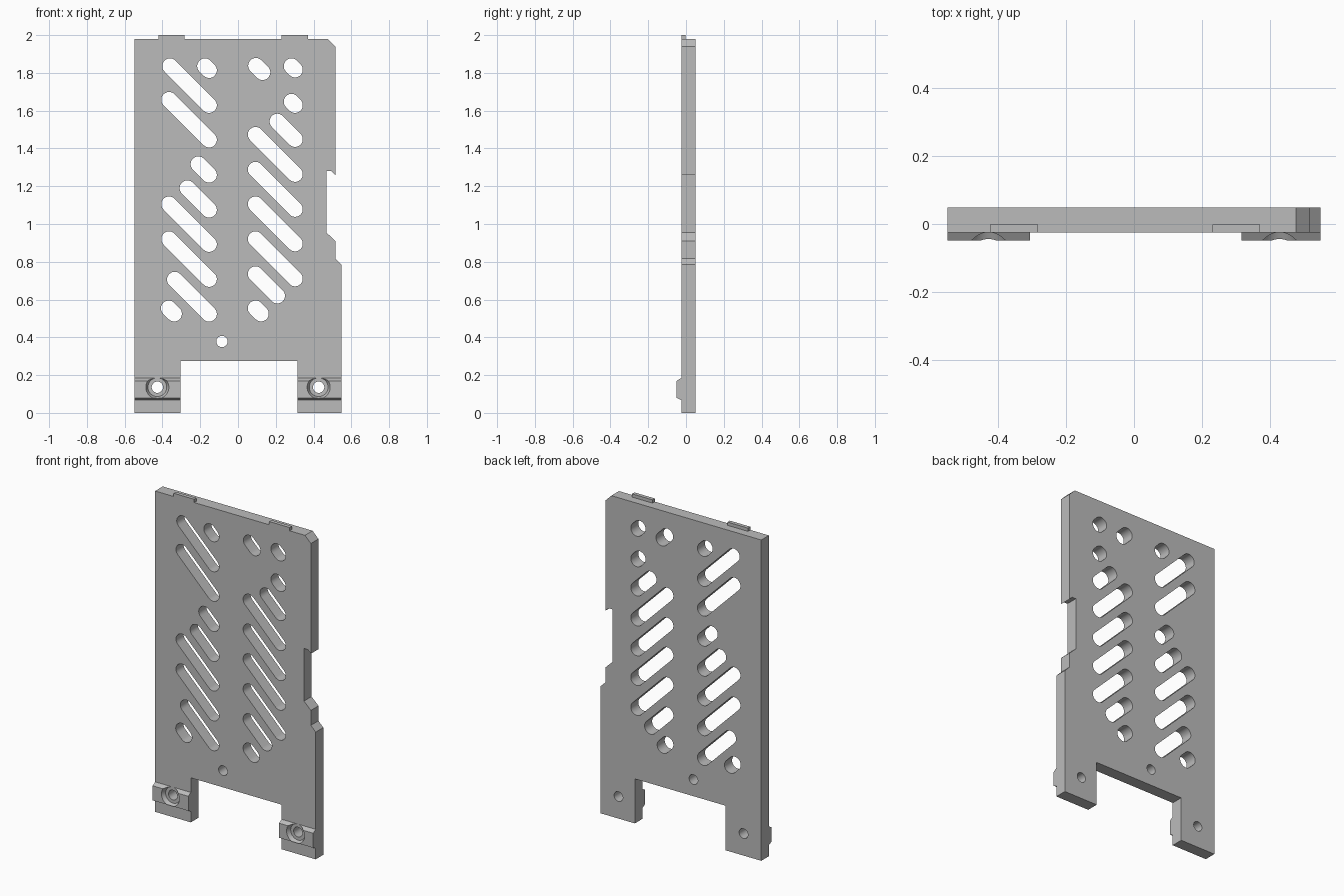
import bpy, bmesh, math
from mathutils import Vector

cube = bpy.data.objects.get("Cube")
if cube:
    bpy.data.objects.remove(cube, do_unlink=True)

FRONT, BACK, PAD = -0.025, 0.049, -0.049
R = 0.041

grey = bpy.data.materials.new("plain grey")
grey.use_nodes = True
grey.diffuse_color = (0.5, 0.5, 0.5, 1)
grey.node_tree.nodes["Principled BSDF"].inputs["Base Color"].default_value = (0.5, 0.5, 0.5, 1)


def loft(bm, a, b):
    """Solid between two matching loops of points."""
    va = [bm.verts.new(p) for p in a]
    vb = [bm.verts.new(p) for p in b]
    n = len(va)
    bm.faces.new(va)
    bm.faces.new(vb[::-1])
    for i in range(n):
        j = (i + 1) % n
        bm.faces.new((va[j], va[i], vb[i], vb[j]))


def prism(bm, pts, y0, y1):
    loft(bm, [(x, y0, z) for x, z in pts], [(x, y1, z) for x, z in pts])


def circle(x, z, r, n=32):
    return [(x + r * math.cos(2 * math.pi * i / n), z + r * math.sin(2 * math.pi * i / n))
            for i in range(n)]


def slot(x0, x1, z0, n=14):
    """Rounded slot running down to the right at 45 degrees."""
    pts = []
    for cx, cz, start in ((x1, z0 - (x1 - x0), -0.75), (x0, z0, 0.25)):
        for i in range(n + 1):
            a = math.pi * (start + i / n)
            pts.append((cx + R * math.cos(a), cz + R * math.sin(a)))
    return pts


def finish(bm, name):
    bmesh.ops.recalc_face_normals(bm, faces=bm.faces)
    me = bpy.data.meshes.new(name)
    bm.to_mesh(me)
    bm.free()
    me.materials.append(grey)
    ob = bpy.data.objects.new(name, me)
    bpy.context.collection.objects.link(ob)
    return ob


def cut(ob, cutter):
    """Subtract the cutter for good and remove it."""
    mod = ob.modifiers.new("cut", 'BOOLEAN')
    mod.operation, mod.solver, mod.object = 'DIFFERENCE', 'EXACT', cutter
    graph = bpy.context.evaluated_depsgraph_get()
    me = bpy.data.meshes.new_from_object(ob.evaluated_get(graph))
    ob.modifiers.clear()
    ob.data = me
    bpy.data.objects.remove(cutter, do_unlink=True)


def smooth(ob):
    bpy.ops.object.select_all(action='DESELECT')
    ob.select_set(True)
    bpy.context.view_layer.objects.active = ob
    bpy.ops.object.shade_smooth_by_angle(angle=math.radians(30))


# Main plate outline with two legs and the stepped left edge
outline = [(-0.548, 0), (-0.305, 0), (-0.305, 0.275), (0.315, 0.275), (0.315, 0), (0.548, 0),
           (0.548, 0.785), (0.515, 0.818), (0.515, 0.91), (0.468, 0.955), (0.468, 1.28),
           (0.495, 1.28), (0.515, 1.26), (0.515, 1.94), (0.475, 1.98), (-0.548, 1.98)]
bm = bmesh.new()
prism(bm, outline, FRONT, BACK)
plate = finish(bm, "vented_plate")

# Vent slots: start x, end x, start z
A, B = -0.153, 0.302
vents = [(-0.36, A, 1.836), (-0.175, A, 1.836), (-0.365, A, 1.658), (-0.21, A, 1.317),
         (-0.268, A, 1.19), (-0.365, A, 1.105), (-0.365, A, 0.92), (-0.335, A, 0.706),
         (-0.367, -0.338, 0.554),
         (0.095, 0.13, 1.838), (0.283, B, 1.836), (0.283, B, 1.648), (0.208, B, 1.543),
         (0.093, B, 1.473), (0.093, B, 1.288), (0.093, B, 1.105), (0.093, B, 0.92),
         (0.093, 0.208, 0.735), (0.093, 0.122, 0.554)]
screws = [(-0.427, 0.136), (0.427, 0.136)]
bm = bmesh.new()
for v in vents:
    prism(bm, slot(*v), -0.2, 0.2)
for x, z in screws + [(-0.085, 0.378)]:
    prism(bm, circle(x, z, 0.03), -0.2, 0.2)
cut(plate, finish(bm, "vent_cutter"))
smooth(plate)

# Raised foot pads with an open countersink around each screw hole
for name, x0, x1, (cx, cz) in (("right_foot_pad", -0.548, -0.305, screws[0]),
                               ("left_foot_pad", 0.315, 0.548, screws[1])):
    side = [(FRONT, 0.067), (PAD, 0.08), (PAD, 0.17), (FRONT, 0.185)]
    bm = bmesh.new()
    loft(bm, [(x0, y, z) for y, z in side], [(x1, y, z) for y, z in side])
    pad = finish(bm, name)
    bm = bmesh.new()
    loft(bm, [(x, PAD - 0.01, z) for x, z in circle(cx, cz, 0.066)],
         [(x, FRONT + 0.01, z) for x, z in circle(cx, cz, 0.045)])
    cut(pad, finish(bm, "countersink_cutter"))
    smooth(pad)

# Locating tabs on the top edge
for name, x0, x1 in (("right_top_tab", -0.422, -0.282), ("left_top_tab", 0.23, 0.37)):
    bm = bmesh.new()
    prism(bm, [(x0, 1.98), (x1, 1.98), (x1, 2.0), (x0, 2.0)], FRONT, -0.002)
    finish(bm, name)
